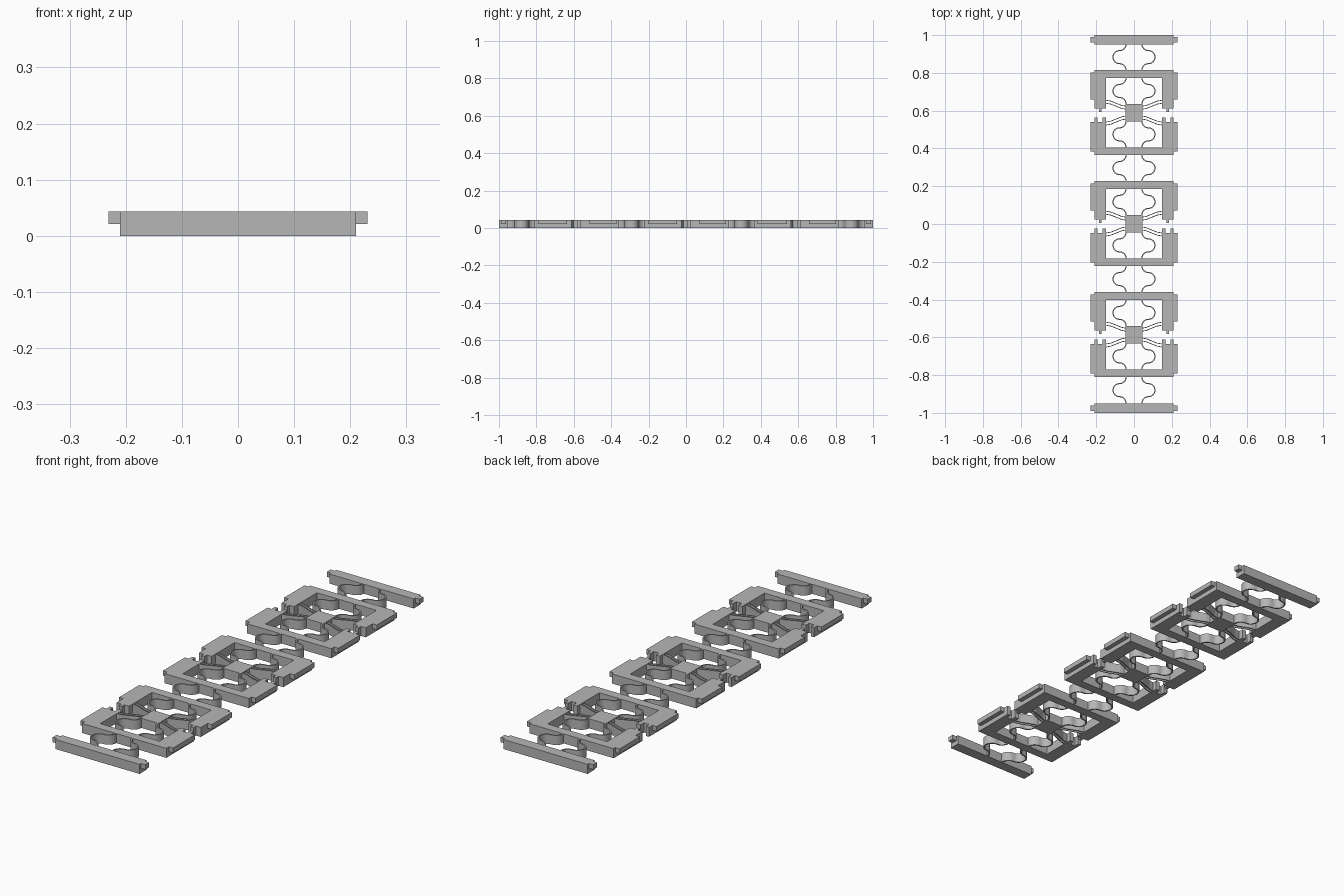
import bpy, bmesh, math
from mathutils import Vector

cube = bpy.data.objects.get("Cube")
if cube:
    bpy.data.objects.remove(cube, do_unlink=True)

H = 0.043        # plate height
TAB_Z = 0.021    # underside of the side rails
PITCH = 0.5875   # spacing of the repeated cells
GAP = 0.138      # length of one spring

grey = bpy.data.materials.new("light grey")
grey.use_nodes = True
grey.diffuse_color = (0.47, 0.47, 0.47, 1)
grey.node_tree.nodes["Principled BSDF"].inputs["Base Color"].default_value = (0.47, 0.47, 0.47, 1)


def plate(name, outline, z0=0.0, z1=H, smooth=False):
    """Extrude a flat outline upwards into a solid."""
    bm = bmesh.new()
    face = bm.faces.new([bm.verts.new((x, y, z0)) for x, y in outline])
    side = bmesh.ops.extrude_face_region(bm, geom=[face])["geom"]
    top = [v for v in side if isinstance(v, bmesh.types.BMVert)]
    bmesh.ops.translate(bm, verts=top, vec=(0, 0, z1 - z0))
    bmesh.ops.recalc_face_normals(bm, faces=bm.faces)
    mesh = bpy.data.meshes.new(name)
    bm.to_mesh(mesh)
    bm.free()
    mesh.materials.append(grey)
    obj = bpy.data.objects.new(name, mesh)
    bpy.context.collection.objects.link(obj)
    if smooth:
        bpy.ops.object.select_all(action='DESELECT')
        obj.select_set(True)
        bpy.context.view_layer.objects.active = obj
        bpy.ops.object.shade_smooth_by_angle(angle=math.radians(35))
    return obj


def box(name, x0, x1, y0, y1, z0=0.0, z1=H):
    return plate(name, [(x0, y0), (x1, y0), (x1, y1), (x0, y1)], z0, z1)


def ribbon(name, path, width, smooth=False):
    """Thin upright strip that follows a path."""
    pts = [Vector(p) for p in path]
    left, right = [], []
    for i, p in enumerate(pts):
        d = (pts[min(i + 1, len(pts) - 1)] - pts[max(i - 1, 0)]).normalized()
        n = Vector((-d.y, d.x)) * width / 2
        left.append(p + n)
        right.append(p - n)
    return plate(name, left + right[::-1], smooth=smooth)


def arc(cx, cy, r, a0, a1, n):
    return [(cx + r * math.cos(math.radians(a0 + (a1 - a0) * i / n)),
             cy + r * math.sin(math.radians(a0 + (a1 - a0) * i / n))) for i in range(n + 1)]


def springs(label, y_top):
    """Pair of bulging leaf springs hanging down from y_top."""
    r = GAP / 4
    cx, mid = 0.042 + r, y_top - GAP / 2
    half = [(0.042, y_top + 0.003)] + arc(cx, y_top, r, 180, 270, 8) + arc(cx, mid, r, 90, 0, 8)[1:]
    path = half + [(x, 2 * mid - y) for x, y in half[-2::-1]]
    for s, side in ((1, "left"), (-1, "right")):
        ribbon(f"{side}_spring_{label}", [(s * x, y) for x, y in path], 0.006, True)


def frame(name, half, cy):
    """C-shaped frame from its half outline, mirrored across x."""
    outline = half + [(-x, y) for x, y in reversed(half)]
    plate(name, [(x, y + cy) for x, y in outline])


upper_half = [(0.21, 0.225), (0.21, 0.021), (0.186, 0.021), (0.186, 0.004),
              (0.171, 0.004), (0.171, 0.021), (0.148, 0.021), (0.148, 0.184)]
lower_half = [(0.21, -0.225), (0.21, -0.027), (0.194, -0.027), (0.194, -0.05),
              (0.168, -0.05), (0.168, -0.027), (0.148, -0.027), (0.148, -0.184)]
blade = [(0.15, 0.066), (0.122, 0.061), (0.065, 0.038), (0.043, 0.034)]

# Repeated cells: two frames, hub, springs, link blades and side rails
for k in (-1, 0, 1):
    cy, tag = k * PITCH + 0.002, k + 2
    frame(f"peg_frame_{tag}", upper_half, cy)
    frame(f"socket_frame_{tag}", lower_half, cy)
    box(f"hub_{tag}", -0.045, 0.045, cy - 0.046, cy + 0.046)
    springs(f"upper_{tag}", cy + 0.184)
    springs(f"lower_{tag}", cy - 0.046)
    springs(f"outer_{tag}", cy + 0.225 + GAP)
    for s, side in ((1, "left"), (-1, "right")):
        x0, x1 = sorted((s * 0.209, s * 0.231))
        box(f"{side}_peg_rail_{tag}", x0, x1, cy + 0.069, cy + 0.213, TAB_Z)
        box(f"{side}_socket_rail_{tag}", x0, x1, cy - 0.206, cy - 0.05, TAB_Z)
        for t, end in ((1, "upper"), (-1, "lower")):
            for j in range(2):
                path = [(s * x, cy + t * (y - j * 0.016)) for x, y in blade]
                ribbon(f"{side}_{end}_link_{tag}_{j}", path, 0.004)

# End bars with small tabs, and the last spring pair
springs("end", -PITCH - 0.223)
for t, end in ((1, "back"), (-1, "front")):
    y0, y1 = sorted((t * 0.951, t))
    box(f"{end}_bar", -0.21, 0.21, y0, y1)
    for s, side in ((1, "left"), (-1, "right")):
        x0, x1 = sorted((s * 0.209, s * 0.231))
        ty0, ty1 = sorted((t * 0.962, t * 0.989))
        box(f"{end}_bar_{side}_tab", x0, x1, ty0, ty1, TAB_Z)
